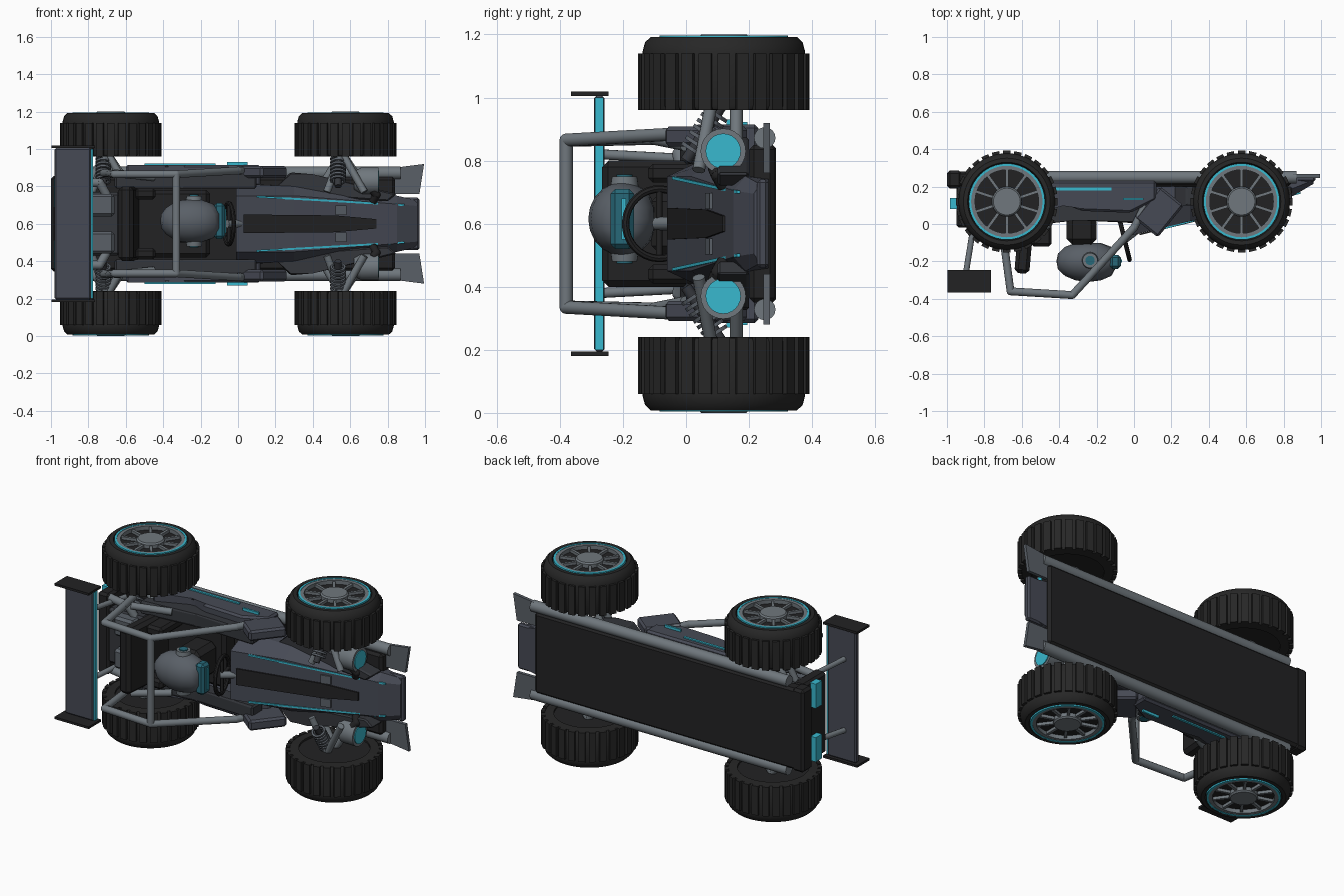
import bpy, bmesh, math
from mathutils import Vector, Matrix

if "Cube" in bpy.data.objects:
    bpy.data.objects.remove(bpy.data.objects["Cube"])

# The buggy lies on its side: x = length, -y = its roof direction, z = its width (centre plane z = 0.6)
MID = 0.6

def mat(name, r, g, b):
    m = bpy.data.materials.new(name)
    m.diffuse_color = (r, g, b, 1)
    m.use_nodes = True
    m.node_tree.nodes["Principled BSDF"].inputs["Base Color"].default_value = m.diffuse_color
    return m

TYRE = mat("tyre black", 0.02, 0.02, 0.02)
BLACK = mat("trim black", 0.016, 0.016, 0.017)
BODY = mat("body slate", 0.062, 0.068, 0.09)
DARK = mat("dark slate", 0.035, 0.038, 0.045)
FRAME = mat("frame grey", 0.16, 0.185, 0.205)
PLATE = mat("plate grey", 0.10, 0.115, 0.135)
CYAN = mat("cyan", 0.04, 0.48, 0.62)
VISOR = mat("visor teal", 0.02, 0.14, 0.19)

def finish(bm, name, m, mirror=False, smooth=False):
    """Make the object; mirror adds a copy on the other side of the centre plane."""
    if mirror:
        d = bmesh.ops.duplicate(bm, geom=bm.verts[:] + bm.edges[:] + bm.faces[:])
        for v in d["geom"]:
            if isinstance(v, bmesh.types.BMVert):
                v.co.z *= -1
    bmesh.ops.recalc_face_normals(bm, faces=bm.faces[:])
    me = bpy.data.meshes.new(name)
    bm.to_mesh(me)
    bm.free()
    me.materials.append(m)
    o = bpy.data.objects.new(name, me)
    bpy.context.collection.objects.link(o)
    o.location.z = MID
    if smooth:
        bpy.context.view_layer.objects.active = o
        o.select_set(True)
        bpy.ops.object.shade_smooth_by_angle(angle=math.radians(35))
        o.select_set(False)
    return o

def add_box(bm, c, size, rot=None, bev=0.0):
    t = bmesh.new()
    bmesh.ops.create_cube(t, size=1, matrix=Matrix.Diagonal((*size, 1)))
    if bev:
        bmesh.ops.bevel(t, geom=t.edges[:], offset=bev, segments=1, affect='EDGES')
    t.transform(Matrix.Translation(c) @ (rot or Matrix()))
    me = bpy.data.meshes.new("tmp")
    t.to_mesh(me); t.free()
    bm.from_mesh(me)
    bpy.data.meshes.remove(me)

def box(name, m, x, y, z, ang=0, bev=0.0, mirror=False):
    bm = bmesh.new()
    c = [(a[0] + a[1]) / 2 for a in (x, y, z)]
    add_box(bm, c, [a[1] - a[0] for a in (x, y, z)], Matrix.Rotation(math.radians(ang), 4, 'Z'), bev)
    return finish(bm, name, m, mirror)

def add_lathe(bm, prof, p, axis=(0, 0, 1), n=24, closed=False):
    """Spin (radius, distance along axis) points round an axis through p."""
    q = Vector((0, 0, 1)).rotation_difference(Vector(axis).normalized())
    rings = [[bm.verts.new(Vector(p) + q @ Vector((max(r, 1e-4) * math.cos(2 * math.pi * i / n),
              max(r, 1e-4) * math.sin(2 * math.pi * i / n), t))) for i in range(n)] for r, t in prof]
    pairs = list(zip(rings, rings[1:])) + ([(rings[-1], rings[0])] if closed else [])
    for a, b in pairs:
        for i in range(n):
            bm.faces.new((a[i], a[(i + 1) % n], b[(i + 1) % n], b[i]))
    if not closed:
        bm.faces.new(rings[0]); bm.faces.new(rings[-1])

def lathe(name, m, prof, p, axis=(0, 0, 1), n=24, closed=False, mirror=False, smooth=True):
    bm = bmesh.new()
    add_lathe(bm, prof, p, axis, n, closed)
    return finish(bm, name, m, mirror, smooth)

def tubes(name, m, paths, r, mirror=False, n=12):
    bm = bmesh.new()
    for path in paths:
        for a, b in zip(path, path[1:]):
            d = Vector(b) - Vector(a)
            add_lathe(bm, [(r, 0), (r, d.length)], a, d, n)
        for c in path[1:-1]:
            bmesh.ops.create_uvsphere(bm, u_segments=n, v_segments=8, radius=r, matrix=Matrix.Translation(c))
    return finish(bm, name, m, mirror, True)

def prism(name, m, pts, z0, z1, plane='xy', mirror=False, bev=0.0):
    """Extrude an outline in xy along z, or in xz along y."""
    bm = bmesh.new()
    f = (lambda a, b, c: (a, b, c)) if plane == 'xy' else (lambda a, b, c: (a, c, b))
    lo, hi = [[bm.verts.new(f(a, b, z)) for a, b in pts] for z in (z0, z1)]
    bm.faces.new(lo); bm.faces.new(hi)
    for i in range(len(pts)):
        j = (i + 1) % len(pts)
        bm.faces.new((lo[i], lo[j], hi[j], hi[i]))
    if bev:
        bmesh.ops.bevel(bm, geom=bm.edges[:], offset=bev, segments=1, affect='EDGES')
    return finish(bm, name, m, mirror)

def strip(name, m, a, b, wa, wb, mirror=False, t=0.006):
    """Thin tapered plate lying along the hood from a to b."""
    bm = bmesh.new()
    v = [[bm.verts.new((p[0], p[1] + dy, p[2] + s * w / 2)) for p, w, s in
          ((a, wa, -1), (a, wa, 1), (b, wb, 1), (b, wb, -1))] for dy in (-t, t * 0.5)]
    bm.faces.new(v[0]); bm.faces.new(v[1])
    for i in range(4):
        bm.faces.new((v[0][i], v[0][(i + 1) % 4], v[1][(i + 1) % 4], v[1][i]))
    return finish(bm, name, m, mirror)

# Wheels with tread bars, rims, spokes
for end, wx in (("front", 0.575), ("rear", -0.68)):
    c = (wx, 0.12, 0)
    lathe(end + "_tyres", TYRE, [(0.2, 0.36), (0.25, 0.362), (0.258, 0.375), (0.258, 0.545), (0.25, 0.575),
          (0.232, 0.592), (0.21, 0.592), (0.2, 0.565)], c, n=48, closed=True, mirror=True)
    bm = bmesh.new()
    for i in range(28):
        rot = Matrix.Rotation(2 * math.pi * i / 28, 4, 'Z')
        add_box(bm, Vector(c) + rot @ Vector((0.261, 0, 0.45)), (0.022, 0.04, 0.18), rot)
    finish(bm, end + "_tread", TYRE, True)
    lathe(end + "_wheel_back", BLACK, [(0.205, 0.372), (0.205, 0.57)], c, n=40, mirror=True)
    lathe(end + "_glow_ring", CYAN, [(0.191, 0.56), (0.204, 0.56), (0.204, 0.596), (0.191, 0.596)], c, n=40, closed=True, mirror=True)
    lathe(end + "_rim", FRAME, [(0.17, 0.56), (0.191, 0.56), (0.191, 0.594), (0.17, 0.594)], c, n=40, closed=True, mirror=True)
    lathe(end + "_hub", FRAME, [(0.08, 0.56), (0.08, 0.592), (0.072, 0.6)], c, n=24, mirror=True)
    bm = bmesh.new()
    for i in range(10):
        rot = Matrix.Rotation(2 * math.pi * (i + 0.5) / 10, 4, 'Z')
        add_box(bm, Vector(c) + rot @ Vector((0.125, 0, 0.576)), (0.11, 0.016, 0.022), rot)
    finish(bm, end + "_spokes", FRAME, True)
    # Suspension arms, coil springs
    s = 1 if wx > 0 else -1
    tubes(end + "_arms", FRAME, [[(wx + dx, 0.16, 0.2), (wx - 0.02, 0.16, 0.38)] for dx in (-0.13, 0.1)] +
          [[(wx + dx, 0.04, 0.17), (wx - 0.02, 0.08, 0.38)] for dx in (-0.1, 0.1)], 0.02, True)
    a, b = Vector((wx - 0.04, 0.0, 0.2)), Vector((wx - 0.04, 0.11, 0.37))
    tubes(end + "_shocks", DARK, [[a, b]], 0.018, True)
    bm = bmesh.new()
    for i in range(7):
        add_lathe(bm, [(0.03, -0.006), (0.042, -0.006), (0.042, 0.006), (0.03, 0.006)],
                  a.lerp(b, 0.2 + 0.11 * i), b - a, 14, True)
    finish(bm, end + "_springs", PLATE, True)

# Floor pan and chassis rails
box("floor_pan", BLACK, (-0.99, 0.84), (0.2, 0.282), (-0.25, 0.25), bev=0.015)
tubes("chassis_rails", FRAME, [[(-0.88, 0.25, 0.272), (0.87, 0.25, 0.272)]], 0.034, True, 16)

# Nose: lofted sections (x, top y, top half width, shoulder y, shoulder half width, bottom half width)
bm = bmesh.new()
rings = []
for x, yt, wt, ys, ws, wb in ((-0.01, -0.06, 0.15, 0.08, 0.215, 0.22), (0.3, 0.015, 0.15, 0.1, 0.2, 0.2),
                              (0.85, 0.15, 0.105, 0.19, 0.15, 0.14), (0.96, 0.215, 0.095, 0.235, 0.125, 0.12)):
    half = [(yt, wt), (ys, ws), (0.262, wb)]
    rings.append([bm.verts.new((x, y, w)) for y, w in half] + [bm.verts.new((x, y, -w)) for y, w in half[::-1]])
for a, b in zip(rings, rings[1:]):
    for i in range(6):
        bm.faces.new((a[i], a[(i + 1) % 6], b[(i + 1) % 6], b[i]))
bm.faces.new(rings[0]); bm.faces.new(rings[-1])
finish(bm, "nose", BODY)
strip("nose_glow_lines", CYAN, (0.1, -0.038, 0.145), (0.89, 0.168, 0.1), 0.01, 0.01, True)
strip("hood_stripe", BLACK, (0.03, -0.054, 0), (0.52, 0.066, 0), 0.1, 0.09)
strip("hood_stripe_tip", BLACK, (0.52, 0.066, 0), (0.74, 0.121, 0), 0.09, 0.05)
strip("hood_badge_plates", PLATE, (0.52, 0.066, 0.072), (0.58, 0.081, 0.072), 0.05, 0.05, True)

# Flared nose side panels and front splitter plates
prism("nose_side_panels", DARK, [(0.1, 0.17), (0.2, 0.18), (0.28, 0.275), (0.4, 0.265), (0.85, 0.16), (0.8, 0.12)],
      0.1, 0.2, 'xz', True, 0.008)
prism("splitter_plates", PLATE, [(0.78, 0.16), (0.97, 0.16), (0.995, 0.32), (0.8, 0.295)], 0.246, 0.266, 'xz', True)
box("splitter_middle", BODY, (0.82, 0.97), (0.225, 0.262), (-0.14, 0.14), bev=0.01)

# Headlamps with dark connecting arms
lathe("headlamp_shells", FRAME, [(0.05, 0), (0.072, 0.04), (0.072, 0.13)], (0.62, 0.118, 0.23), (1, 0, 0), mirror=True)
lathe("headlamp_lenses", CYAN, [(0.056, 0), (0.056, 0.008)], (0.747, 0.118, 0.23), (1, 0, 0), mirror=True)
tubes("headlamp_arms", BLACK, [[(0.72, 0.09, 0.18), (0.74, 0.1, 0.155), (0.72, 0.12, 0.12)]], 0.022, True)

# Side pods with glow lines, angled cheek boxes
prism("side_pods", BODY, [(-0.6, 0.02), (-0.38, 0.11), (-0.28, 0.07), (-0.02, 0.06), (0.12, 0.13), (0.12, 0.23), (-0.6, 0.23)],
      0.2, 0.315, mirror=True, bev=0.012)
prism("pod_upper_walls", DARK, [(-0.66, -0.02), (-0.3, 0.02), (0.1, 0.0), (0.1, 0.1), (-0.66, 0.12)], 0.19, 0.27, mirror=True, bev=0.01)
box("pod_glow_lines", CYAN, (-0.5, -0.12), (0.18, 0.195), (0.312, 0.322), mirror=True)
box("pod_glow_tips", CYAN, (-0.06, 0.05), (0.128, 0.14), (0.312, 0.33), mirror=True)
box("cheek_boxes", BODY, (0.052, 0.215), (-0.045, 0.175), (0.245, 0.308), ang=-39, bev=0.012, mirror=True)

# Roll cage
tubes("roll_cage", FRAME, [[(-0.72, 0.02, 0.27), (-0.69, -0.14, 0.27), (-0.66, -0.36, 0.265), (-0.33, -0.38, 0.265),
      (0.0, -0.02, 0.285), (0.06, 0.1, 0.285)], [(-0.33, -0.38, 0), (-0.33, -0.38, 0.265)],
      [(-0.66, -0.1, 0.27), (-0.45, 0.0, 0.25)]], 0.021, True)

# Rear wing
box("wing_blade", BODY, (-0.98, -0.785), (-0.292, -0.258), (-0.405, 0.405), bev=0.008)
box("wing_glow_edge", CYAN, (-0.786, -0.776), (-0.288, -0.262), (-0.4, 0.4))
box("wing_end_plates", BLACK, (-0.998, -0.765), (-0.365, -0.245), (0.405, 0.419), mirror=True)
tubes("wing_struts", FRAME, [[(-0.84, 0.1, 0.2), (-0.9, -0.27, 0.22)]], 0.016, True)

# Seat and cockpit tub
box("seat_back", BLACK, (-0.62, -0.54), (-0.265, 0.2), (-0.2, 0.2), ang=-5, bev=0.02)
box("seat_base", BLACK, (-0.56, -0.15), (0.08, 0.2), (-0.18, 0.18), bev=0.02)
box("seat_bolsters", BLACK, (-0.55, -0.44), (-0.12, 0.15), (0.13, 0.19), bev=0.015, mirror=True)

# Helmet with visor and ear discs
bm = bmesh.new()
bmesh.ops.create_uvsphere(bm, u_segments=16, v_segments=10, radius=1)
for v in bm.verts:
    v.co = Vector((max(-0.97, min(0.82, v.co.x)) * 0.175 - 0.245, max(-1, min(0.9, v.co.y)) * 0.11 - 0.2, v.co.z * 0.118 + 0.015))
finish(bm, "helmet", PLATE, smooth=True)
box("visor", VISOR, (-0.13, -0.07), (-0.24, -0.165), (-0.08, 0.11), bev=0.015)
box("visor_slit", CYAN, (-0.072, -0.064), (-0.205, -0.19), (-0.05, 0.08))
for s in (1, -1):
    lathe("ear_ring", FRAME, [(0.045, 0), (0.04, 0.035)], (-0.235, -0.195, 0.015 + s * 0.1), (0, 0, s))
    lathe("ear_disc", VISOR, [(0.025, 0), (0.025, 0.006)], (-0.235, -0.195, 0.015 + s * 0.135), (0, 0, s))
box("driver_torso", BLACK, (-0.36, -0.2), (-0.11, 0.1), (-0.1, 0.1), bev=0.03)

# Steering wheel and column
lathe("steering_wheel", BLACK, [(0.11 + 0.012 * math.cos(a * math.pi / 4), 0.012 * math.sin(a * math.pi / 4)) for a in range(8)],
      (-0.05, -0.085, 0), (1, 0.25, 0), 32, True)
tubes("steering_spokes", BLACK, [[(-0.05, -0.085, -0.1), (-0.05, -0.085, 0.1)], [(-0.05, -0.085, 0), (-0.075, 0.02, 0)]], 0.01)
tubes("steering_column", FRAME, [[(-0.06, -0.09, 0), (0.03, -0.02, 0)]], 0.022)

# Engine block, cylinder heads, rear panel, tail lights
box("engine_block", DARK, (-0.88, -0.63), (-0.02, 0.21), (-0.17, 0.17), bev=0.015)
box("cylinder_heads", PLATE, (-0.8, -0.66), (-0.08, 0.05), (0.04, 0.16), bev=0.015, mirror=True)
tubes("exhaust_pipes", FRAME, [[(-0.7, 0.0, 0.15), (-0.74, -0.02, 0.22), (-0.93, 0.02, 0.22)]], 0.024, True)
box("rear_panel", BLACK, (-0.95, -0.87), (-0.02, 0.21), (-0.25, 0.25), bev=0.015)
box("rear_bumper", BLACK, (-1.0, -0.92), (0.19, 0.285), (-0.255, 0.255), bev=0.015)
box("tail_lights", CYAN, (-0.985, -0.94), (0.08, 0.14), (0.09, 0.24), mirror=True)
